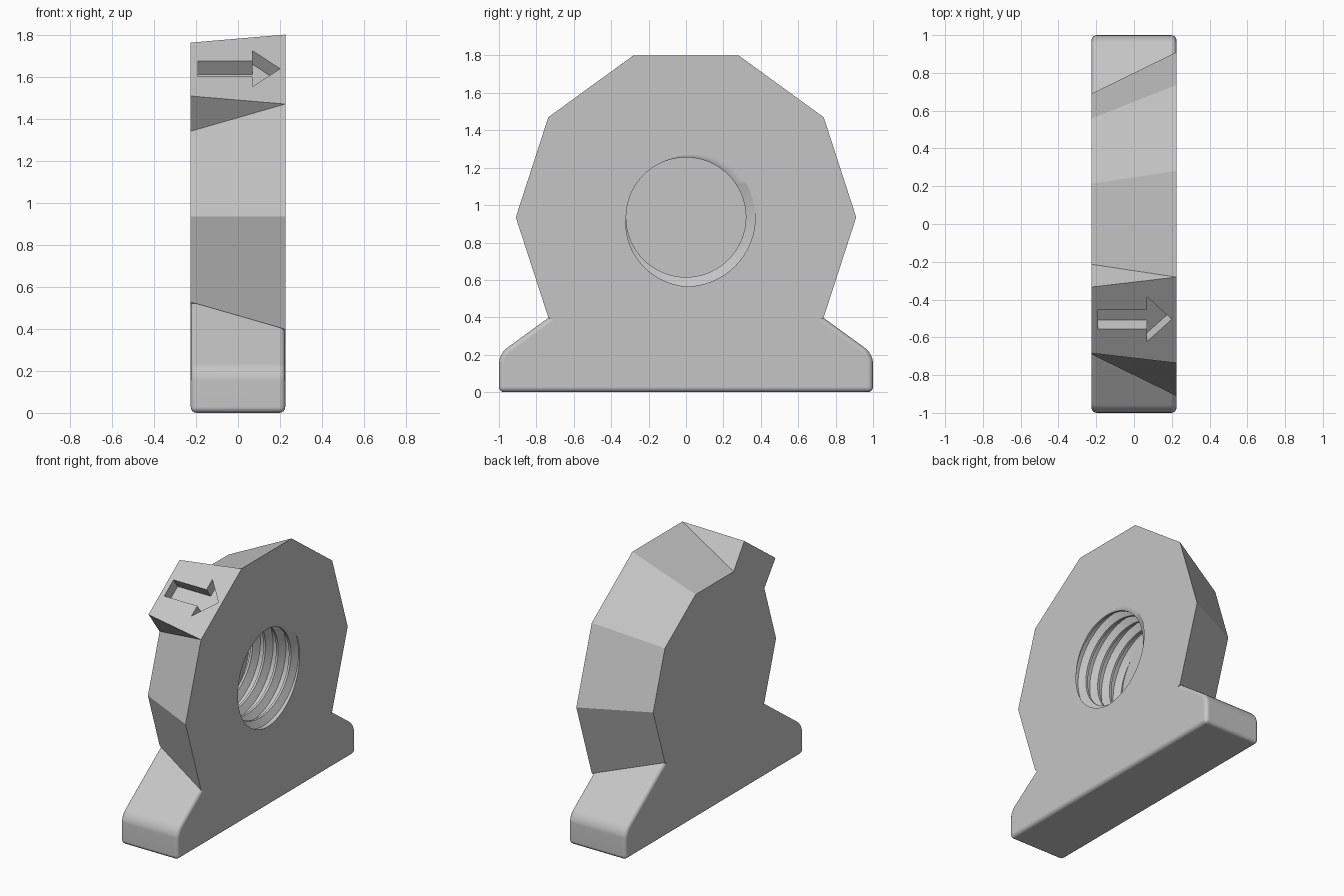
import bpy, bmesh
from math import cos, sin, radians, pi, tau
from mathutils import Vector

cube = bpy.data.objects.get("Cube")
if cube:
    bpy.data.objects.remove(cube)

HALF = 0.225                      # half thickness along x
AXIS = 0.935                      # height of the bore axis
BIG, SMALL = 0.91, 0.69           # decagon radii on the two flat sides
TILT = radians(126)               # direction of the pad face
APOTHEM = cos(pi / 10)

grey = bpy.data.materials.new("plain_grey")
grey.use_nodes = True
colour = (0.56, 0.56, 0.56, 1)
grey.diffuse_color = colour
grey.node_tree.nodes["Principled BSDF"].inputs["Base Color"].default_value = colour


def make(name, bm):
    bmesh.ops.recalc_face_normals(bm, faces=bm.faces[:])
    mesh = bpy.data.meshes.new(name)
    bm.to_mesh(mesh)
    bm.free()
    mesh.materials.append(grey)
    ob = bpy.data.objects.new(name, mesh)
    bpy.context.scene.collection.objects.link(ob)
    return ob


def hull(points):
    bm = bmesh.new()
    verts = [bm.verts.new(p) for p in points]
    bmesh.ops.convex_hull(bm, input=verts)
    bmesh.ops.dissolve_limit(bm, angle_limit=0.01, verts=bm.verts[:], edges=bm.edges[:])
    return bm


def apply(ob, mod):
    bpy.ops.object.select_all(action='DESELECT')
    bpy.context.view_layer.objects.active = ob
    ob.select_set(True)
    bpy.ops.object.modifier_apply(modifier=mod.name)


def combine(ob, other, operation):
    mod = ob.modifiers.new(operation, 'BOOLEAN')
    mod.operation = operation
    mod.solver = 'EXACT'
    mod.object = other
    apply(ob, mod)
    bpy.data.objects.remove(other)


def on_pad(x, across, out):
    """Point in the frame of the tilted pad face."""
    return Vector((x, cos(TILT) * out + sin(TILT) * across,
                   AXIS + sin(TILT) * out - cos(TILT) * across))


# Tapered ten-sided body
body = make("threaded_block", hull(
    [(x, r * cos(tau * i / 10), AXIS + r * sin(tau * i / 10))
     for x, r in ((HALF, BIG), (-HALF, SMALL)) for i in range(10)]))

# Foot with sloping shoulders and rounded edges
profile = [(-1, 0), (1, 0), (1, 0.205), (0.45, 0.605), (-0.45, 0.605), (-1, 0.205)]
bm = hull([(x, y, z) for x in (-HALF, HALF) for y, z in profile])
shoulders = [e for e in bm.edges
             if all(abs(v.co.y) > 0.99 and v.co.z > 0.1 for v in e.verts)
             and abs(e.verts[0].co.x - e.verts[1].co.x) > HALF]
bmesh.ops.bevel(bm, geom=shoulders, offset=0.05, segments=4, profile=0.5, affect='EDGES')
foot = make("foot", bm)
bevel = foot.modifiers.new("rounding", 'BEVEL')
bevel.width = 0.028
bevel.segments = 4
bevel.limit_method = 'ANGLE'
bevel.angle_limit = radians(30)
bevel.use_clamp_overlap = False
apply(foot, bevel)
combine(body, foot, 'UNION')

# Raised pad that carries the arrow
outer, inner = BIG * APOTHEM, SMALL * APOTHEM
wide, narrow = BIG * sin(pi / 10), SMALL * sin(pi / 10)
pad = [Vector((0, 0, AXIS))]
for side in (-1, 1):
    pad += [on_pad(HALF, side * wide, outer),
            on_pad(-HALF, side * (narrow + 0.003), outer),
            on_pad(-HALF, side * narrow, inner)]
combine(body, make("arrow_pad", hull(pad)), 'UNION')

# Blind threaded bore
PITCH, SEGMENTS = 0.1, 64
thread = [(0.167, 0.37), (0.5, 0.37), (0.75, 0.32), (0.917, 0.32)]
rows = [(turn + t, r) for turn in range(-5, 6) for t, r in thread]
bm = bmesh.new()
grid = []
for t, r in rows:
    grid.append([bm.verts.new((PITCH * (t + i / SEGMENTS),
                               r * cos(tau * i / SEGMENTS),
                               AXIS + r * sin(tau * i / SEGMENTS)))
                 for i in range(SEGMENTS + 1)])
for low, high in zip(grid, grid[1:]):
    for i in range(SEGMENTS):
        bm.faces.new((low[i], low[i + 1], high[i + 1], high[i]))
bmesh.ops.remove_doubles(bm, verts=bm.verts[:], dist=0.0005)
for x, direction in ((-0.17, -1), (0.3, 1)):
    bmesh.ops.bisect_plane(bm, geom=bm.verts[:] + bm.edges[:] + bm.faces[:],
                           plane_co=(x, 0, 0), plane_no=(direction, 0, 0),
                           clear_outer=True)
bmesh.ops.holes_fill(bm, edges=[e for e in bm.edges if e.is_boundary], sides=0)
combine(body, make("bore_cutter", bm), 'DIFFERENCE')

# Sunken arrow
arrow = [(-0.19, -0.064), (0.07, -0.064), (0.07, -0.145), (0.2, 0),
         (0.07, 0.145), (0.07, 0.064), (-0.19, 0.064)]
bm = bmesh.new()
face = bm.faces.new([bm.verts.new(on_pad(x, v + 0.005, outer - 0.08)) for x, v in arrow])
top = bmesh.ops.extrude_face_region(bm, geom=[face])
lift = on_pad(0, 0, 0.15) - on_pad(0, 0, 0)
bmesh.ops.translate(bm, vec=lift,
                    verts=[g for g in top["geom"] if isinstance(g, bmesh.types.BMVert)])
if not face.is_valid or len(bm.faces) < len(arrow) + 2:
    bmesh.ops.holes_fill(bm, edges=[e for e in bm.edges if e.is_boundary], sides=0)
combine(body, make("arrow_cutter", bm), 'DIFFERENCE')

# Smooth rounds, crisp edges
bpy.ops.object.select_all(action='DESELECT')
body.select_set(True)
bpy.context.view_layer.objects.active = body
bpy.ops.object.shade_smooth_by_angle(angle=radians(28))
weighted = body.modifiers.new("weighted_normals", 'WEIGHTED_NORMAL')
weighted.keep_sharp = True
body.data.materials.clear()
body.data.materials.append(grey)
for poly in body.data.polygons:
    poly.material_index = 0
